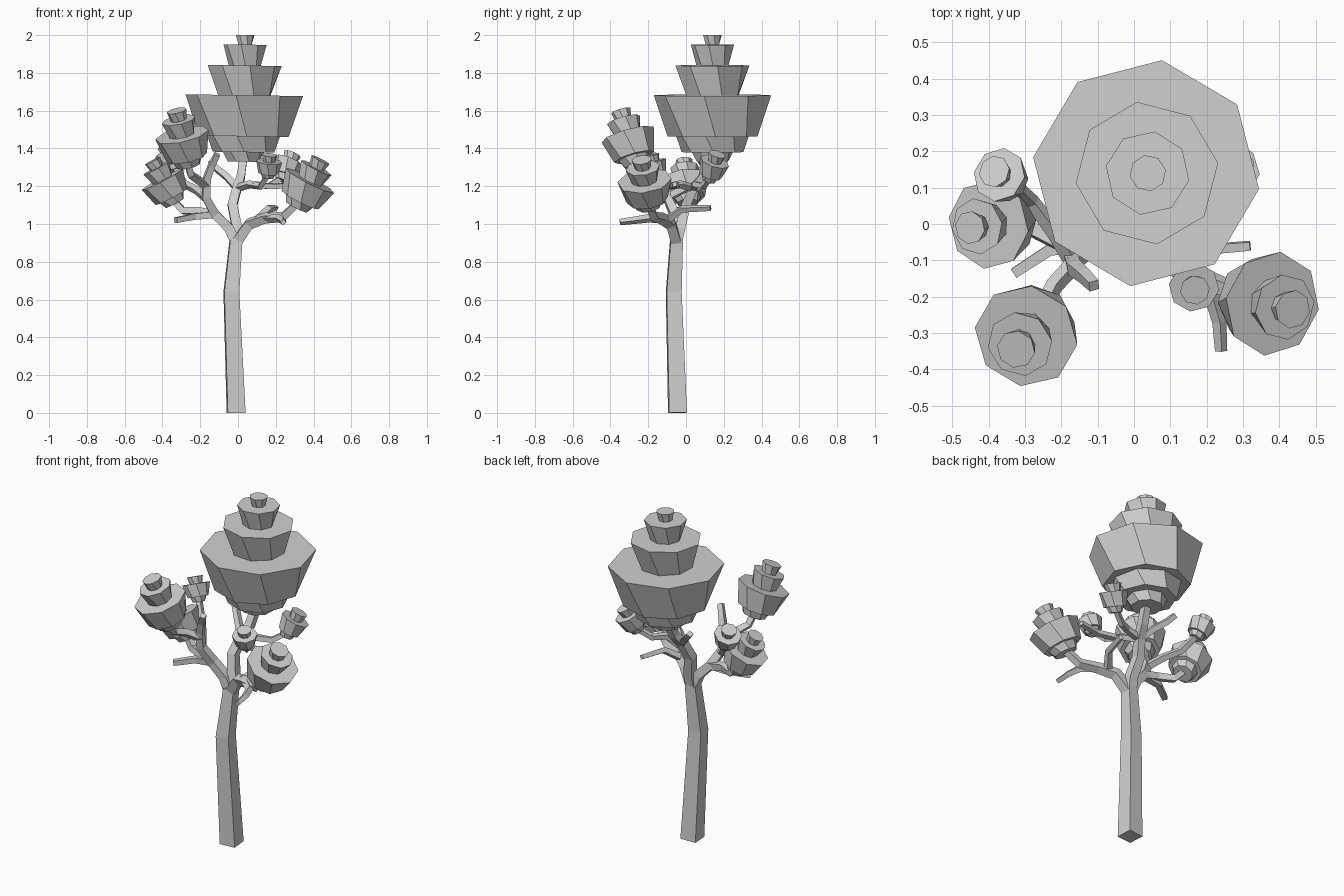
import bpy, bmesh, math
from mathutils import Vector, Matrix

cube = bpy.data.objects.get("Cube")
if cube:
    bpy.data.objects.remove(cube, do_unlink=True)

grey = bpy.data.materials.new("plain_grey")
grey.use_nodes = True
colour = (0.63, 0.63, 0.63, 1)
grey.diffuse_color = colour
grey.node_tree.nodes["Principled BSDF"].inputs["Base Color"].default_value = colour


def skin(name, rings):
    """Bridge rings of points in order and cap both ends."""
    bm = bmesh.new()
    loops = [[bm.verts.new(p) for p in ring] for ring in rings]
    n = len(loops[0])
    for a, b in zip(loops, loops[1:]):
        for i in range(n):
            j = (i + 1) % n
            bm.faces.new((a[i], a[j], b[j], b[i]))
    bm.faces.new(loops[0][::-1])
    bm.faces.new(loops[-1])
    bmesh.ops.recalc_face_normals(bm, faces=bm.faces)
    mesh = bpy.data.meshes.new(name)
    bm.to_mesh(mesh)
    bm.free()
    mesh.materials.append(grey)
    obj = bpy.data.objects.new(name, mesh)
    bpy.context.collection.objects.link(obj)


def limb(name, path, start, end, turn=45):
    """Tapered square tube along a path; start and end are half widths."""
    pts = [Vector(p) for p in path]
    last = len(pts) - 1
    frame = Matrix.Rotation(math.radians(turn), 3, 'Z')
    tangent = Vector((0, 0, 1))
    rings = []
    for i, p in enumerate(pts):
        t = (pts[min(i + 1, last)] - pts[max(i - 1, 0)]).normalized()
        frame = tangent.rotation_difference(t).to_matrix() @ frame
        tangent = t
        r = (start + (end - start) * i / last) * math.sqrt(2)
        ring = []
        for k in range(4):
            a = k * math.pi / 2
            q = p + frame @ Vector((r * math.cos(a), r * math.sin(a), 0))
            q.z = max(q.z, 0)
            ring.append(q)
        rings.append(ring)
    skin(name, rings)


# Foliage tiers as shares of length and radius: bottom, top, radii, angle
CROWN = [
    (0, .075, .28, .35, 8),
    (.075, .2, .52, .62, 35),
    (.2, .525, .76, 1, 37),
    (.525, .76, .47, .63, 8),
    (.76, .925, .27, .37, 35),
    (.925, 1, .12, .16, 10),
]
CLUSTER = [
    (0, .15, .45, .58, 8),
    (.15, .56, .76, 1, 37),
    (.56, .83, .48, .63, 8),
    (.83, 1, .29, .37, 35),
]
TUFT = [
    (0, .2, .45, .6, 8),
    (.2, .72, .76, 1, 37),
    (.72, 1, .46, .59, 8),
]


def foliage(name, base, tip, radius, tiers):
    """Stack of twisted eight-sided tiers from base to tip."""
    base, tip = Vector(base), Vector(tip)
    axis = tip - base
    turn = Vector((0, 0, 1)).rotation_difference(axis).to_matrix()
    rings = []
    for low, high, r_low, r_high, angle in tiers:
        for share, r, a in ((low, r_low, angle + 12), (high, r_high, angle)):
            ring = []
            for k in range(8):
                t = math.radians(a + 45 * k)
                spoke = Vector((math.cos(t), math.sin(t), 0)) * r * radius
                ring.append(base + axis * share + turn @ spoke)
            rings.append(ring)
    skin(name, rings)


# Trunk
limb("trunk", [(-.01, -.045, 0), (-.035, -.065, .64), (-.01, -.05, .92)], .047, .032, 49)

# Foliage
foliage("crown_foliage", (.028, .14, 1.33), (.038, .14, 2), .314, CROWN)
foliage("left_front_foliage", (-.262, -.262, 1.31), (-.325, -.345, 1.6), .145, CLUSTER)
foliage("left_foliage", (-.335, .01, 1.11), (-.452, -.01, 1.335), .124, CLUSTER)
foliage("right_foliage", (.31, -.2, 1.09), (.437, -.235, 1.34), .145, CLUSTER)
foliage("left_back_foliage", (-.335, .112, 1.285), (-.385, .145, 1.41), .076, TUFT)
foliage("right_back_foliage", (.23, .12, 1.23), (.288, .165, 1.37), .08, TUFT)
foliage("right_front_foliage", (.158, -.152, 1.245), (.168, -.182, 1.365), .07, TUFT)

# Central branch and its side stems
fork = (-.01, -.05, .9)
middle = (-.005, .04, 1.19)
limb("central_branch", [fork, (-.005, -.03, .98), (-.03, 0, 1.1), middle, (.015, .09, 1.25), (.03, .14, 1.36)], .028, .02)
limb("left_back_twig", [middle, (-.06, .09, 1.25), (-.11, .14, 1.29), (-.145, .17, 1.33)], .017, .014)
limb("right_back_stem", [middle, (.09, .05, 1.21), (.16, .09, 1.2), (.24, .13, 1.25)], .016, .013)
limb("right_front_stem", [middle, (.06, -.03, 1.21), (.12, -.09, 1.2), (.16, -.155, 1.26)], .016, .013)
limb("right_upper_twig", [(.08, -.05, 1.205), (.2, -.07, 1.2), (.32, -.06, 1.21)], .014, .012)

# Left branch and its side stems
elbow = (-.12, -.06, 1.05)
shoulder = (-.17, -.1, 1.14)
limb("left_branch", [fork, (-.05, -.05, .98), elbow, shoulder, (-.165, -.12, 1.24), (-.14, -.14, 1.31), (-.11, -.17, 1.37)], .028, .014)
limb("left_front_stem", [(-.165, -.11, 1.2), (-.22, -.17, 1.24), (-.25, -.23, 1.26), (-.27, -.27, 1.34)], .018, .016)
limb("left_back_stem", [shoulder, (-.22, -.02, 1.18), (-.28, .06, 1.21), (-.338, .115, 1.3)], .018, .014)
limb("left_stem", [elbow, (-.21, -.05, 1.07), (-.29, -.01, 1.07), (-.345, .01, 1.13)], .02, .016)
limb("left_twig", [elbow, (-.23, -.07, 1.04), (-.33, -.135, 1.02)], .018, .014)

# Right branch and its side stems
bend = (.14, -.13, 1.03)
limb("right_branch", [fork, (.06, -.08, 1), bend, (.24, -.17, 1.04), (.325, -.205, 1.12)], .028, .017)
limb("right_low_twig", [bend, (.215, -.2, 1.03), (.235, -.27, 1.02), (.24, -.35, 1.01)], .018, .012)
limb("right_back_twig", [(.1, -.1, 1.02), (.16, -.02, 1.08), (.2, .13, 1.085)], .017, .012)
